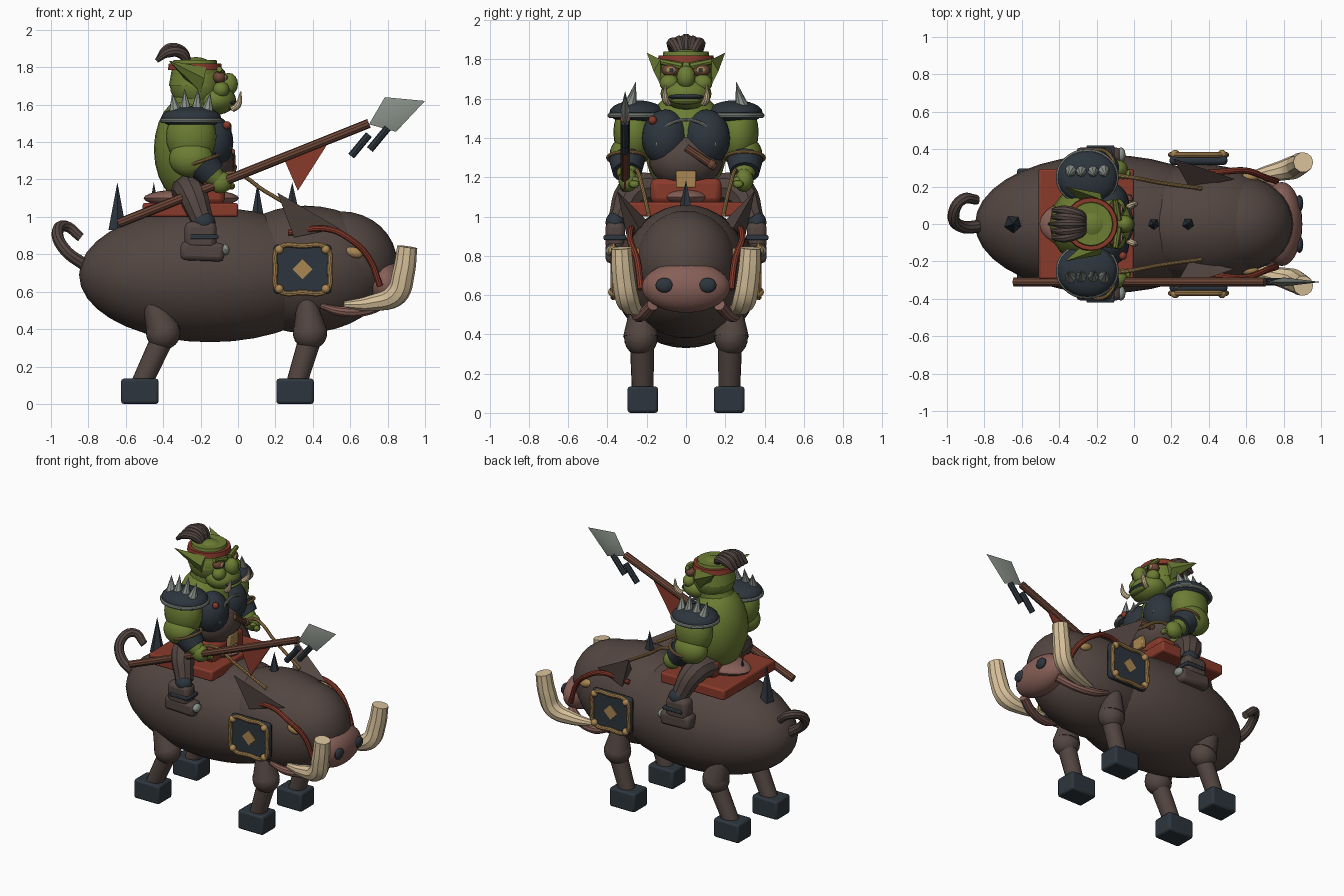
import bpy, bmesh, math
from mathutils import Vector, Matrix

if "Cube" in bpy.data.objects:
    bpy.data.objects.remove(bpy.data.objects["Cube"])


def mat(name, r, g, b):
    m = bpy.data.materials.new(name)
    m.diffuse_color = (r, g, b, 1)
    m.use_nodes = True
    m.node_tree.nodes["Principled BSDF"].inputs["Base Color"].default_value = m.diffuse_color
    return m


HIDE = mat("brown hide", .085, .06, .052)
BLUE = mat("dark blue iron", .026, .036, .047)
GREEN = mat("green skin", .15, .205, .034)
RED = mat("red cloth", .25, .042, .024)
CREAM = mat("ivory", .69, .54, .33)
GOLD = mat("gold", .40, .24, .085)
PINK = mat("pink skin", .24, .115, .095)
STEEL = mat("pale steel", .25, .28, .25)
WOOD = mat("brown wood", .15, .062, .038)


def finish(name, bm, m):
    bmesh.ops.recalc_face_normals(bm, faces=bm.faces)
    me = bpy.data.meshes.new(name)
    bm.to_mesh(me)
    bm.free()
    me.materials.append(m)
    o = bpy.data.objects.new(name, me)
    bpy.context.collection.objects.link(o)
    return o


def ball(name, loc, r, m, seg=24, tilt=0):
    r = (r, r, r) if isinstance(r, (int, float)) else r
    bm = bmesh.new()
    M = Matrix.Translation(loc) @ Matrix.Rotation(tilt, 4, 'Y') @ Matrix.Diagonal((*r, 1))
    bmesh.ops.create_uvsphere(bm, u_segments=seg, v_segments=seg // 2, radius=1, matrix=M)
    return finish(name, bm, m)


def rod(name, p, q, r1, r2, m, sides=16):
    p, q = Vector(p), Vector(q)
    d = q - p
    bm = bmesh.new()
    M = Matrix.Translation((p + q) / 2) @ d.to_track_quat('Z', 'Y').to_matrix().to_4x4()
    bmesh.ops.create_cone(bm, cap_ends=True, segments=sides, radius1=r1, radius2=r2,
                          depth=d.length, matrix=M)
    return finish(name, bm, m)


def box(name, loc, size, m, bevel=.012, tilt=0):
    bm = bmesh.new()
    M = Matrix.Translation(loc) @ Matrix.Rotation(tilt, 4, 'Y') @ Matrix.Diagonal((*size, 1))
    bmesh.ops.create_cube(bm, size=1, matrix=M)
    o = finish(name, bm, m)
    if bevel:
        b = o.modifiers.new("bevel", 'BEVEL')
        b.width, b.segments = bevel, 2
    return o


def tube(name, pts, radii, m, closed=False):
    if isinstance(radii, (int, float)):
        radii = [radii] * len(pts)
    cu = bpy.data.curves.new(name, 'CURVE')
    cu.dimensions, cu.bevel_depth, cu.bevel_resolution = '3D', 1, 3
    cu.use_fill_caps, cu.resolution_u = True, 6
    sp = cu.splines.new('BEZIER')
    sp.bezier_points.add(len(pts) - 1)
    sp.use_cyclic_u = closed
    for bp, p, r in zip(sp.bezier_points, pts, radii):
        bp.co, bp.radius = p, r
        bp.handle_left_type = bp.handle_right_type = 'AUTO'
    o = bpy.data.objects.new(name, cu)
    bpy.context.collection.objects.link(o)
    cu.materials.append(m)
    bpy.ops.object.select_all(action='DESELECT')
    o.select_set(True)
    bpy.context.view_layer.objects.active = o
    bpy.ops.object.convert(target='MESH')
    return o


def hull(name, pts, m):
    bm = bmesh.new()
    for p in pts:
        bm.verts.new(p)
    bmesh.ops.convex_hull(bm, input=bm.verts[:])
    return finish(name, bm, m)


# Boar body, head and snout
ball("boar_body", (-.15, 0, .69), (.70, .37, .36), HIDE, 36)
ball("boar_shoulders", (.36, 0, .72), (.46, .32, .34), HIDE, 36)
ball("boar_head", (.55, 0, .755), (.30, .26, .275), HIDE, 32)
ball("snout", (.79, 0, .64), (.11, .225, .13), PINK, 28)
tube("tail", [(-.80, -.01, .73), (-.93, -.01, .83), (-.965, .05, .92), (-.92, .13, .95),
              (-.84, .13, .89)], [.035, .033, .031, .03, .026], HIDE)
for i, (x, z, r) in enumerate([(-.645, .93, .05), (-.45, .95, .045), (.105, 1.0, .035), (.29, 1.0, .045)]):
    rod(f"back_spike_{i}", (x, 0, z), (x, 0, 1.185), r, 0, BLUE, 5)

for s in (-1, 1):
    # Boar legs and hooves
    for part, knee, foot, top in (("front", .385, .31, .36), ("rear", -.40, -.52, -.48)):
        rod(part + "_thigh", (top, s * .23, .60), (knee, s * .23, .39), .04, .09, HIDE)
        ball(part + "_knee", (knee, s * .23, .38), (.092, .085, .09), HIDE)
        rod(part + "_shin", (knee + .01, s * .225, .38), (foot, s * .22, .10), .062, .055, HIDE)
        box(part + "_hoof", (foot - .005, s * .22, .0675), (.2, .155, .135), BLUE, .014)
    # Boar face
    ball("nostril", (.885, s * .11, .65), (.02, .045, .038), BLUE, 16)
    ball("boar_eye", (.62, s * .25, .81), (.05, .025, .028), GOLD, 16, .3)
    tube("boar_tusk", [(.57, s * .24, .53), (.72, s * .27, .54), (.845, s * .30, .585),
                       (.885, s * .32, .70), (.905, s * .33, .84)],
         [.02, .045, .062, .06, .054], CREAM)
    tube("lip", [(.44, s * .26, .525), (.55, s * .25, .495), (.68, s * .22, .50), (.80, s * .17, .55)],
         [.015, .028, .03, .03], PINK)
    hull("boar_ear", [(.21, s * .35, 1.13), (.54, s * .24, .94), (.30, s * .19, .97),
                      (.30, s * .30, .89)], HIDE)
    tube("bridle", [(.27, s * .26, .915), (.48, s * .28, .935), (.60, s * .285, .88),
                    (.70, s * .25, .78), (.76, s * .23, .63)], .017, RED)
    # Side shield plate with rope frame, studs and diamond
    box("side_shield", (.345, s * .34, .72), (.31, .05, .265), BLUE, .02)
    ring = [(.345 + a, s * .37, .72 + b) for a, b in
            ((-.13, -.11), (0, -.125), (.13, -.11), (.145, 0), (.13, .11), (0, .125), (-.13, .11), (-.145, 0))]
    tube("shield_frame", ring, .015, GOLD, True)
    for a in (-.125, .125):
        for b in (-.105, .105):
            ball("shield_stud", (.345 + a, s * .373, .72 + b), .024, GOLD, 12)
    box("shield_diamond", (.345, s * .367, .72), (.075, .008, .075), GOLD, 0, math.pi / 4)
    # Rider legs, knees and boots
    tube("rider_thigh", [(-.28, s * .12, 1.14), (-.25, s * .26, 1.13), (-.19, s * .34, .98)],
         [.08, .085, .06], HIDE)
    ball("knee_guard", (-.18, s * .36, .97), (.06, .05, .055), BLUE, 16)
    box("rider_boot", (-.19, s * .36, .815), (.235, .10, .10), HIDE, .025, .04)
    box("boot_cuff", (-.20, s * .36, .90), (.17, .10, .15), HIDE, .03)
    box("boot_strap", (-.18, s * .362, .893), (.15, .115, .025), BLUE, .006)
    ball("boot_toe", (-.07, s * .37, .825), (.025, .04, .03), STEEL, 12)
    # Rein from hand to shoulders
    tube("rein", [(-.10, s * .26, 1.22), (-.02, s * .25, 1.235), (.14, s * .22, 1.14), (.36, s * .19, 1.01)],
         .011, GOLD)

# Saddle
box("saddle", (-.255, 0, 1.037), (.51, .59, .075), RED, .012)
ball("saddle_pad", (-.25, 0, 1.10), (.255, .14, .05), PINK)

# Rider torso and armour
ball("rider_torso", (-.26, 0, 1.36), (.19, .21, .29), GREEN, 24)
box("rider_hips", (-.21, 0, 1.13), (.28, .36, .13), RED, .03)
ball("leather_belly", (-.17, 0, 1.29), (.15, .19, .15), HIDE)
box("belt_buckle", (-.045, 0, 1.19), (.03, .10, .085), GOLD, .006)
for s in (-1, 1):
    ball("chest_plate", (-.14, s * .105, 1.40), (.115, .12, .145), BLUE)
tube("chest_trim", [(-.045, y, z) for y, z in ((-.15, 1.36), (-.13, 1.43), (-.05, 1.485), (.05, 1.485), (.13, 1.43), (.15, 1.36))],
     .009, STEEL)
rod("chest_toggle", (-.035, 0, 1.35), (-.03, .15, 1.25), .02, .02, WOOD, 10)
ball("chest_stud_a", (-.06, -.17, 1.49), .022, RED, 12)
ball("chest_stud_b", (-.03, .13, 1.265), .025, WOOD, 12)

# Arms
for s in (-1, 1):
    ball("upper_arm", (-.25, s * .265, 1.43), (.135, .105, .16), GREEN)
    ball("elbow", (-.25, s * .30, 1.31), (.12, .09, .10), GREEN)
    rod("forearm", (-.23, s * .30, 1.31), (-.11, s * .295, 1.20), .085, .05, GREEN)
    rod("bracer", (-.19, s * .30, 1.285), (-.135, s * .30, 1.225), .092, .075, BLUE)
    tube("bracer_rope", [(-.19 + .085 * math.cos(t), s * .30 + .098 * math.sin(t), 1.30 + .03 * math.cos(t))
                         for t in [k * math.pi / 4 for k in range(8)]], .009, GOLD, True)
    ball("fist", (-.095, s * .295, 1.185), (.062, .05, .06), GREEN, 16)
    for k in range(3):
        ball("finger", (-.085 + k * .025, s * .265, 1.205 - k * .02), (.02, .03, .02), GREEN, 10)
    # Shoulder armour with rim and spikes
    ball("shoulder_pad", (-.25, s * .25, 1.53), (.16, .14, .062), BLUE, 24)
    tube("shoulder_rim", [(-.25 + .155 * math.cos(t), s * .25 + .137 * math.sin(t), 1.515)
                          for t in [k * math.pi / 4 for k in range(8)]], .013, STEEL, True)
    for x in (-.335, -.28, -.22, -.165):
        rod("shoulder_spike", (x, s * .285, 1.56), (x + (x + .25) * .2, s * .255, 1.70 - abs(x + .25) * .4),
            .036, 0, STEEL, 8)

# Rider head
rod("neck", (-.26, 0, 1.52), (-.23, 0, 1.66), .12, .11, GREEN)
ball("rider_skull", (-.225, 0, 1.71), (.14, .135, .145), GREEN)
rod("head_crown", (-.23, 0, 1.70), (-.23, 0, 1.84), .14, .115, GREEN, 20)
rod("headband", (-.23, 0, 1.785), (-.23, 0, 1.82), .145, .14, RED, 20)
ball("jaw", (-.12, 0, 1.625), (.11, .13, .08), GREEN)
ball("mouth", (-.035, 0, 1.61), (.032, .09, .016), BLUE, 16)
ball("lower_lip", (-.035, 0, 1.588), (.032, .08, .018), GREEN, 16)
ball("nose", (-.05, 0, 1.71), (.05, .048, .06), GREEN, 16)
for s in (-1, 1):
    ball("cheek", (-.09, s * .085, 1.68), (.045, .05, .045), GREEN, 16)
    ball("eye_socket", (-.10, s * .077, 1.745), (.036, .047, .034), WOOD, 16)
    ball("rider_eye", (-.072, s * .077, 1.745), (.013, .026, .018), GOLD, 12)
    ball("pupil", (-.061, s * .074, 1.745), (.007, .012, .013), BLUE, 10)
    rod("brow", (-.085, s * .02, 1.765), (-.10, s * .13, 1.79), .02, .015, GREEN, 8)
    tube("rider_tusk", [(-.03, s * .09, 1.575), (.0, s * .105, 1.60), (.015, s * .105, 1.67)],
         [.017, .018, .004], CREAM)
    hull("rider_ear", [(-.37, s * .20, 1.835), (-.17, s * .13, 1.80), (-.20, s * .13, 1.67),
                       (-.27, s * .11, 1.72), (-.18, s * .165, 1.74)], GREEN)

# Hair tuft
for k in range(-2, 3):
    a = abs(k)
    tube("hair_lock", [(-.27, k * .014, 1.82), (-.30, k * .026, 1.885 - a * .006),
                       (-.37, k * .036, 1.90 - a * .01), (-.435, k * .037, 1.835)],
         [.025, .029, .028, .012], HIDE)

# Spear with pennant and hanging rods
Y = -.31
rod("spear_shaft", (-.64, Y, .965), (.70, Y, 1.50), .025, .025, WOOD, 10)
hull("spear_head", [(.70, Y, 1.495), (1.0, Y, 1.62), (.785, Y, 1.64), (.845, Y, 1.455),
                    (.80, Y - .024, 1.54), (.80, Y + .024, 1.54)], STEEL)
for x, z in ((.70, 1.44), (.80, 1.475)):
    rod("hanging_rod", (x, Y, z), (x - .095, Y, z - .115), .02, .02, BLUE, 8)
hull("pennant", [(x, Y + d, z) for d in (-.005, .005) for x, z in ((.25, 1.30), (.485, 1.40), (.32, 1.14))], RED)

# Smooth shading with sharp edges kept
bpy.ops.object.select_all(action='DESELECT')
for o in bpy.context.scene.objects:
    o.select_set(True)
    bpy.context.view_layer.objects.active = o
bpy.ops.object.shade_smooth_by_angle(angle=math.radians(35))
